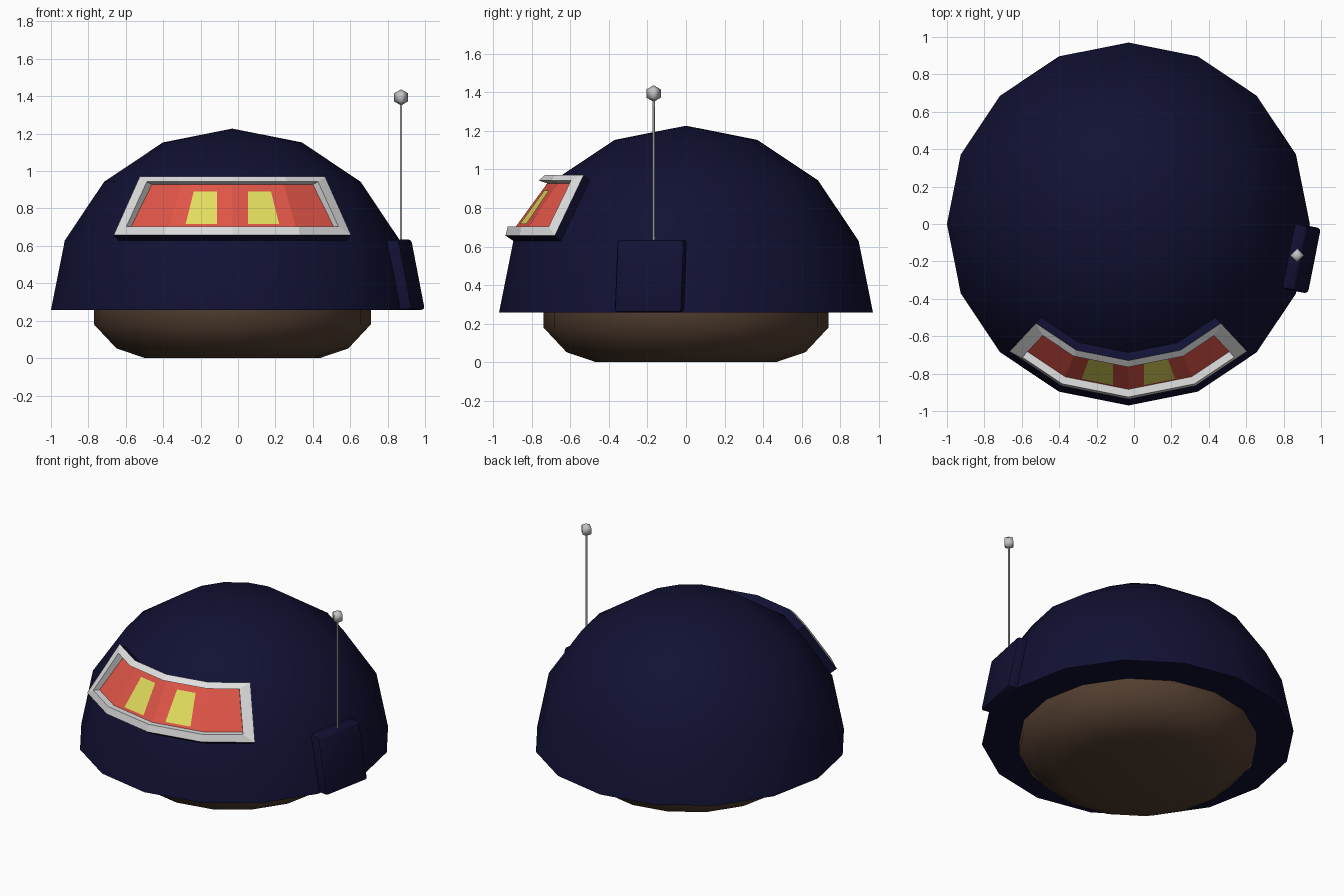
import bpy, bmesh, math
from mathutils import Vector, Matrix

if "Cube" in bpy.data.objects:
    bpy.data.objects.remove(bpy.data.objects["Cube"])

CX = -0.03                      # axis of the dome
SEG = math.radians(22.5)        # one of 16 sides


def mat(name, r, g, b):
    m = bpy.data.materials.new(name)
    m.diffuse_color = (r, g, b, 1)
    m.use_nodes = True
    m.node_tree.nodes["Principled BSDF"].inputs["Base Color"].default_value = m.diffuse_color
    return m


NAVY = mat("navy", 0.0055, 0.0055, 0.034)
BROWN = mat("brown", 0.085, 0.048, 0.029)
WHITE = mat("white", 0.74, 0.74, 0.74)
RED = mat("red", 0.74, 0.09, 0.063)
YELLOW = mat("yellow", 0.76, 0.72, 0.11)
GREY = mat("grey", 0.55, 0.55, 0.55)


def finish(name, bm, material, smooth=None, recalc=True):
    bmesh.ops.remove_doubles(bm, verts=bm.verts, dist=1e-5)
    if recalc:
        bmesh.ops.recalc_face_normals(bm, faces=bm.faces)
    me = bpy.data.meshes.new(name)
    bm.to_mesh(me)
    bm.free()
    me.materials.append(material)
    ob = bpy.data.objects.new(name, me)
    bpy.context.collection.objects.link(ob)
    if smooth:
        me.polygons.foreach_set("use_smooth", [True] * len(me.polygons))
        me.set_sharp_from_angle(angle=math.radians(smooth))
    return ob


def lathe(name, profile, material, smooth):
    bm = bmesh.new()
    vs = [bm.verts.new((CX + r, 0, z)) for r, z in profile]
    es = [bm.edges.new(p) for p in zip(vs, vs[1:])]
    bmesh.ops.spin(bm, geom=vs + es, cent=(CX, 0, 0), axis=(0, 0, 1),
                   angle=math.tau, steps=16, use_merge=False)
    bmesh.ops.remove_doubles(bm, verts=bm.verts, dist=1e-4)
    return finish(name, bm, material, smooth)


# Dome with flat underside, and the brown base below it
R, Z0 = 0.97, 0.257
dome = [(0.70, Z0)] + [(R * math.cos(i * SEG), Z0 + R * math.sin(i * SEG)) for i in range(4)]
lathe("dome_shell", dome + [(0, Z0 + R)], NAVY, 40)
lathe("base", [(0, 0), (0.467, 0), (0.62, 0.052), (0.74, 0.18), (0.74, 0.27)], BROWN, 50)


# Visor: closed contours that follow the dome's front sides
def on_dome(r, z, a):
    """Point on a 16-sided ring; a is the angle from the front in degrees."""
    t = math.radians(a)
    mid = (min(int(abs(t) / SEG + 1e-6), 1) + 0.5) * SEG
    rr = r * math.cos(SEG / 2) / math.cos(abs(t) - mid)
    return Vector((CX + rr * math.sin(t), -rr * math.cos(t), z))


def contour(low, high):
    """low and high are (radius, height, end angle)."""
    row = lambda p: [on_dome(p[0], p[1], a) for a in (-p[2], -22.5, 0, 22.5, p[2])]
    return row(low) + row(high)[::-1]


def band(bm, a, b):
    n = len(a)
    for i in range(n):
        j = (i + 1) % n
        bm.faces.new([bm.verts.new(p) for p in (a[i], a[j], b[j], b[i])])


back = contour((0.835, 0.589, 43), (0.63, 0.903, 43))
outer = contour((0.937, 0.657, 43), (0.73, 0.972, 43))
inner = contour((0.925, 0.704, 38.5), (0.765, 0.943, 37.5))
pane = contour((0.884, 0.702, 38.5), (0.72, 0.928, 37.5))

bm = bmesh.new()
band(bm, back, outer)
finish("visor_housing", bm, NAVY, recalc=False)

bm = bmesh.new()
band(bm, outer, inner)
band(bm, inner, pane)
finish("visor_frame", bm, WHITE, recalc=False)

bm = bmesh.new()
for i in range(4):
    bm.faces.new([bm.verts.new(pane[k]) for k in (i, i + 1, 8 - i, 9 - i)])
finish("visor_pane", bm, RED, recalc=False)

# Two yellow eye plates lying on the pane
for side, label in ((-1, "left"), (1, "right")):
    bm = bmesh.new()
    pts = []
    for x, z in ((0.083, 0.718), (0.250, 0.718), (0.206, 0.892), (0.083, 0.892)):
        r = 0.884 + (0.72 - 0.884) * (z - 0.702) / (0.928 - 0.702)
        y = -(r - x * math.tan(SEG / 2)) - 0.005
        pts.append(bm.verts.new((CX + side * x, y, z)))
    bm.faces.new(pts if side > 0 else pts[::-1])
    finish("eye_" + label, bm, YELLOW, recalc=False)

# Side box, leaning with the dome face it sits on
bm = bmesh.new()
bmesh.ops.create_cube(bm, size=1)
for v in bm.verts:
    top = v.co.z > 0
    n = (0.877 if top else 0.951) + (0.066 if v.co.x > 0 else -0.03)
    v.co = Vector((n, v.co.y * 0.356, 0.635 if top else 0.258))
bmesh.ops.bevel(bm, geom=bm.edges[:], offset=0.018, segments=2, profile=0.5, affect='EDGES')
bm.transform(Matrix.Translation((CX, 0, 0)) @ Matrix.Rotation(-SEG / 2, 4, 'Z'))
finish("side_box", bm, NAVY, 40)

# Antenna rod and tip
AX, AY = 0.872, -0.168
bm = bmesh.new()
bmesh.ops.create_cone(bm, cap_ends=True, segments=6, radius1=0.006, radius2=0.006, depth=0.78,
                      matrix=Matrix.Translation((AX, AY, 1.0)))
finish("antenna_rod", bm, GREY, 70)
bm = bmesh.new()
bmesh.ops.create_uvsphere(bm, u_segments=4, v_segments=3, radius=0.043,
                          matrix=Matrix.Translation((AX, AY, 1.394)))
finish("antenna_tip", bm, GREY, 100)
